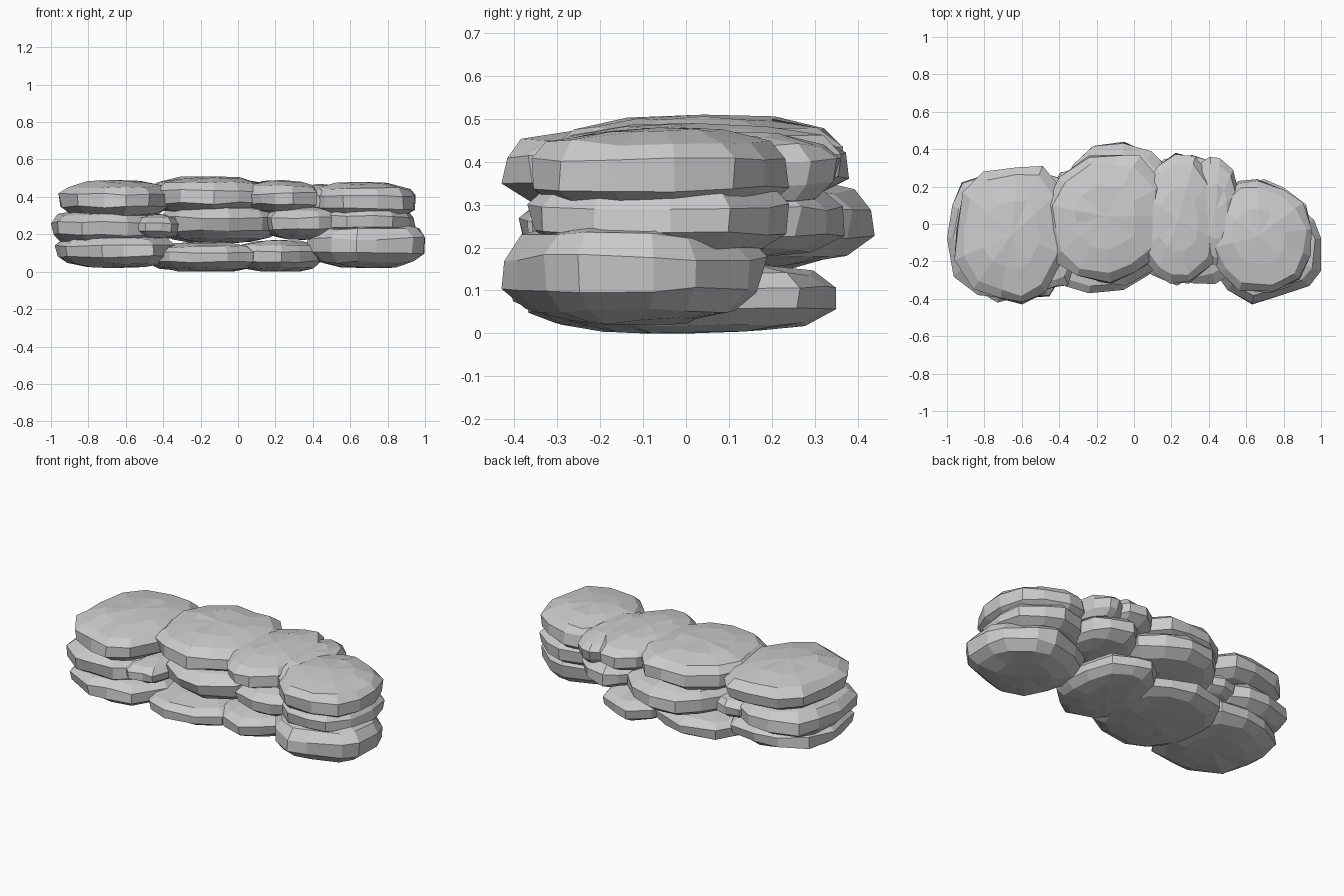
import bpy, math, random

if "Cube" in bpy.data.objects:
    bpy.data.objects.remove(bpy.data.objects["Cube"])

SEGMENTS = 13
# profile of a worn flat stone: (radius, height), both in -1..1
PROFILE = [(0.48, -0.93), (0.80, -0.74), (0.98, -0.36), (1.0, 0.26), (0.86, 0.66), (0.50, 0.91)]


def stone(name, x, y, z, seed):
    """Faceted flat stone fitted exactly to the given x, y and z ranges."""
    rng = random.Random(seed)
    phase = rng.uniform(0, math.tau)
    angles = [phase + math.tau * (i + rng.uniform(-0.22, 0.22)) / SEGMENTS for i in range(SEGMENTS)]
    bulge = [rng.uniform(0.93, 1.05) for _ in range(SEGMENTS)]
    verts = []
    for r, h in PROFILE:
        for a, b in zip(angles, bulge):
            c, s = math.cos(a), math.sin(a)
            k = (abs(c) ** 2.4 + abs(s) ** 2.4) ** (-1 / 2.4)
            rr = r * b * k * rng.uniform(0.96, 1.03)
            verts.append((rr * c, rr * s, h + rng.uniform(-0.07, 0.07)))
    verts += [(0, 0, -1), (0, 0, 1)]
    # fit to the requested box
    for_axes = []
    for axis, (lo, hi) in enumerate((x, y, z)):
        vals = [v[axis] for v in verts]
        a, b = min(vals), max(vals)
        for_axes.append([lo + (v - a) / (b - a) * (hi - lo) for v in vals])
    verts = list(zip(*for_axes))
    n, rows = SEGMENTS, len(PROFILE)
    faces = [(j * n + i, j * n + (i + 1) % n, (j + 1) * n + (i + 1) % n, (j + 1) * n + i)
             for j in range(rows - 1) for i in range(n)]
    bottom, top = rows * n, rows * n + 1
    faces += [(bottom, (i + 1) % n, i) for i in range(n)]
    last = (rows - 1) * n
    faces += [(top, last + i, last + (i + 1) % n) for i in range(n)]
    mesh = bpy.data.meshes.new(name)
    mesh.from_pydata(verts, [], faces)
    mesh.update()
    obj = bpy.data.objects.new(name, mesh)
    bpy.context.collection.objects.link(obj)


# courses of stones, left to right
COURSES = {
    "bottom_stone": [
        ((-0.98, -0.33), (-0.42, 0.24), (0.03, 0.22)),
        ((-0.50, 0.14), (-0.37, 0.33), (0.01, 0.17)),
        ((-0.02, 0.46), (-0.33, 0.35), (0.01, 0.18)),
        ((0.36, 1.00), (-0.43, 0.19), (0.03, 0.28)),
    ],
    "middle_stone": [
        ((-1.00, -0.40), (-0.39, 0.28), (0.13, 0.34)),
        ((-0.62, -0.30), (-0.36, 0.26), (0.17, 0.31)),
        ((-0.42, 0.24), (-0.33, 0.44), (0.15, 0.37)),
        ((0.12, 0.58), (-0.32, 0.37), (0.17, 0.36)),
        ((0.42, 0.95), (-0.37, 0.24), (0.17, 0.37)),
    ],
    "top_stone": [
        ((-0.96, -0.37), (-0.43, 0.31), (0.28, 0.49)),
        ((-0.47, 0.16), (-0.32, 0.37), (0.30, 0.51)),
        ((0.03, 0.44), (-0.32, 0.38), (0.30, 0.49)),
        ((0.30, 0.56), (-0.22, 0.36), (0.29, 0.47)),
        ((0.38, 0.95), (-0.36, 0.24), (0.27, 0.48)),
    ],
}
for c, (name, boxes) in enumerate(COURSES.items()):
    for i, (x, y, z) in enumerate(boxes):
        stone(f"{name}_{i + 1}", x, y, z, 100 * c + 7 * i + 3)

# lowest stone touches the ground
low = min(v.co.z for o in bpy.data.objects for v in o.data.vertices)
for o in bpy.data.objects:
    if o.name.startswith("bottom"):
        for v in o.data.vertices:
            v.co.z -= low
